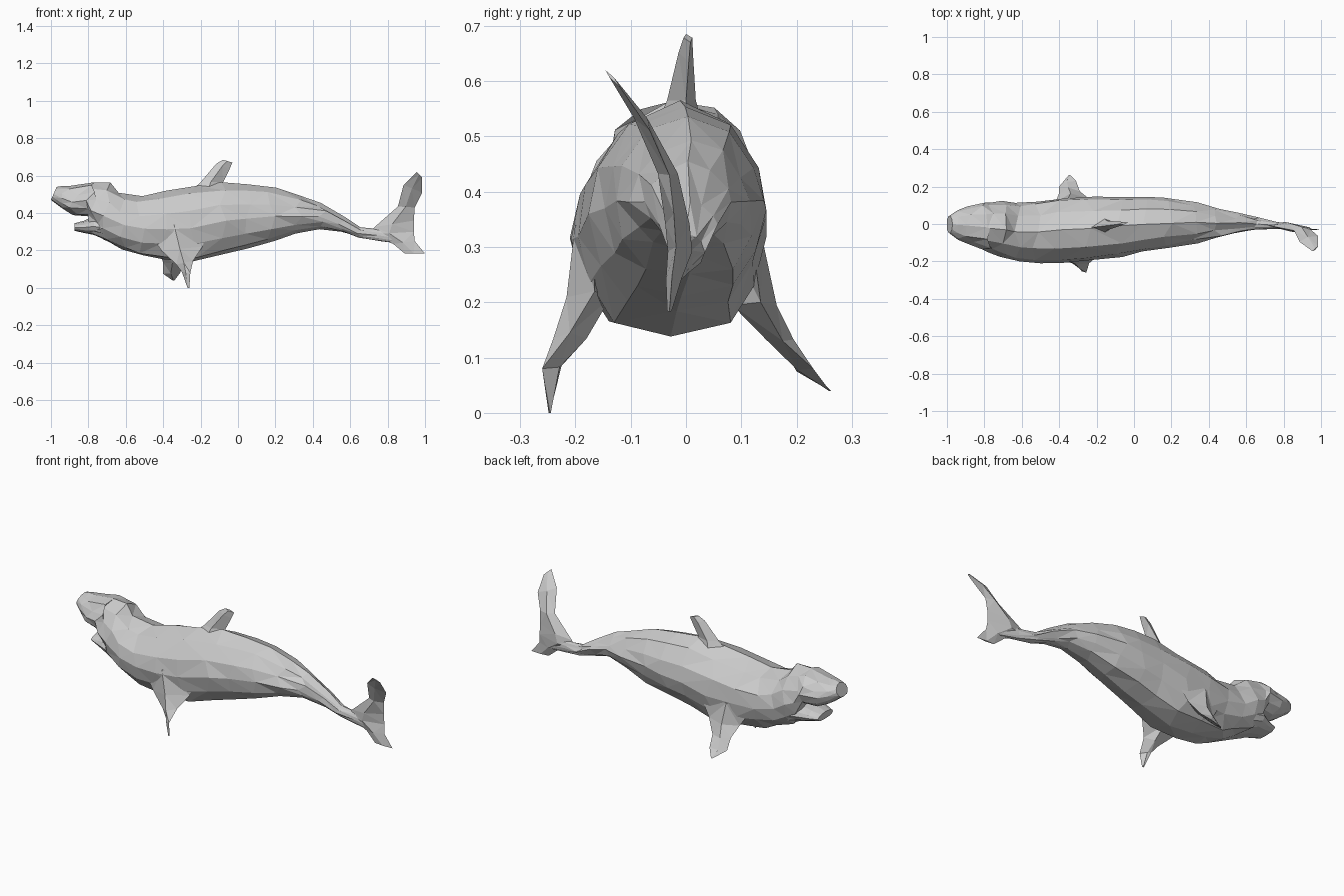
import bpy, bmesh, random
from mathutils import Vector

random.seed(4)


def loft(name, rings, jitter=0.0):
    """Skin a row of equal-length point rings, cap the ends, keep flat triangles."""
    bm = bmesh.new()
    rows = []
    for i, ring in enumerate(rings):
        j = jitter if 1 < i < len(rings) - 2 else 0
        rows.append([bm.verts.new(Vector(p) + Vector(
            (random.uniform(-2, 2) * j, random.uniform(-.4, .4) * j, random.uniform(-.4, .4) * j)))
            for p in ring])
    n = len(rows[0])
    for a, b in zip(rows, rows[1:]):
        for k in range(n):
            bm.faces.new((a[k], a[(k + 1) % n], b[(k + 1) % n], b[k]))
    bm.faces.new(rows[0])
    bm.faces.new(rows[-1])
    bmesh.ops.remove_doubles(bm, verts=bm.verts, dist=0.0005)
    bmesh.ops.triangulate(bm, faces=bm.faces)
    bmesh.ops.recalc_face_normals(bm, faces=bm.faces)
    me = bpy.data.meshes.new(name)
    bm.to_mesh(me)
    bm.free()
    ob = bpy.data.objects.new(name, me)
    bpy.context.collection.objects.link(ob)
    return ob


# cross-section: right half from crown to belly, mirrored to the left
HALF = [(0.0, 1.0), (.55, .78), (.9, .35), (1.0, -.1), (.88, -.55), (.6, -.9), (0.0, -1.0)]
SECTION = HALF + [(-u, v) for u, v in HALF[-2:0:-1]]


def section(x, top, bottom, y0, y1, lean=0.0):
    yc, w = (y0 + y1) / 2, (y1 - y0) / 2
    zc, h = (top + bottom) / 2, (top - bottom) / 2
    return [(x - lean * v, yc + u * w, zc + v * h) for u, v in SECTION]


def blade(name, stations):
    """Fin made of (leading point, trailing point, half thickness) stations."""
    rings = []
    for lead, trail, t in stations:
        a, b = Vector(lead), Vector(trail)
        m = a.lerp(b, .45)
        rings.append([a, m + Vector((0, t, 0)), b, m - Vector((0, t, 0))])
    return loft(name, rings)


# body with upper head: x, top, bottom, left y, right y, lean
loft("body", [section(*s) for s in [
    (-.985, .54, .47, -.05, .045, -.015),
    (-.94, .545, .425, -.085, .075),
    (-.88, .55, .39, -.105, .09),
    (-.79, .567, .385, -.14, .11),
    (-.77, .567, .285, -.15, .112),
    (-.70, .56, .245, -.175, .12),
    (-.62, .505, .205, -.20, .115),
    (-.52, .492, .17, -.207, .12),
    (-.40, .515, .15, -.207, .14),
    (-.24, .545, .14, -.195, .145),
    (-.08, .563, .185, -.172, .143),
    (.05, .557, .21, -.15, .142),
    (.18, .54, .25, -.128, .138),
    (.32, .495, .295, -.10, .112),
    (.45, .45, .318, -.072, .08),
    (.56, .385, .30, -.046, .054),
    (.66, .325, .268, -.028, .035),
    (.76, .315, .25, -.026, .012),
    (.88, .29, .235, -.028, -.008),
]], jitter=.012)

# open lower jaw
loft("lower_jaw", [section(*s) for s in [
    (-.875, .345, .305, -.08, .055),
    (-.82, .36, .293, -.105, .075),
    (-.77, .385, .283, -.135, .10),
    (-.66, .40, .235, -.16, .10),
]])

# dorsal fin
blade("dorsal_fin", [
    ((-.25, -.02, .52), (-.05, 0, .53), .04),
    ((-.20, -.015, .565), (-.08, 0, .565), .026),
    ((-.115, -.005, .665), (-.045, .005, .635), .013),
    ((-.08, 0, .685), (-.03, .008, .67), .008),
])

# flippers, bent differently on each side
blade("left_flipper", [
    ((-.50, -.175, .34), (-.15, -.165, .34), .03),
    ((-.41, -.185, .20), (-.19, -.165, .22), .04),
    ((-.33, -.21, .125), (-.24, -.21, .145), .03),
    ((-.30, -.225, .085), (-.255, -.26, .08), .012),
    ((-.27, -.246, 0), (-.26, -.247, 0), .002),
])
blade("right_flipper", [
    ((-.50, .10, .31), (-.17, .12, .31), .03),
    ((-.42, .115, .19), (-.24, .135, .20), .04),
    ((-.40, .165, .135), (-.29, .175, .13), .025),
    ((-.40, .20, .075), (-.31, .23, .08), .012),
    ((-.35, .26, .04), (-.34, .26, .04), .002),
])

# twisted tail fluke
blade("tail_fluke", [
    ((.89, -.03, .185), (1.0, -.03, .183), .004),
    ((.83, -.02, .235), (.945, -.025, .25), .014),
    ((.70, -.005, .285), (.94, -.018, .30), .022),
    ((.73, -.01, .325), (.94, -.022, .36), .022),
    ((.855, -.035, .435), (.945, -.03, .43), .018),
    ((.885, -.095, .55), (.985, -.065, .51), .012),
    ((.955, -.146, .62), (.985, -.12, .59), .004),
])
